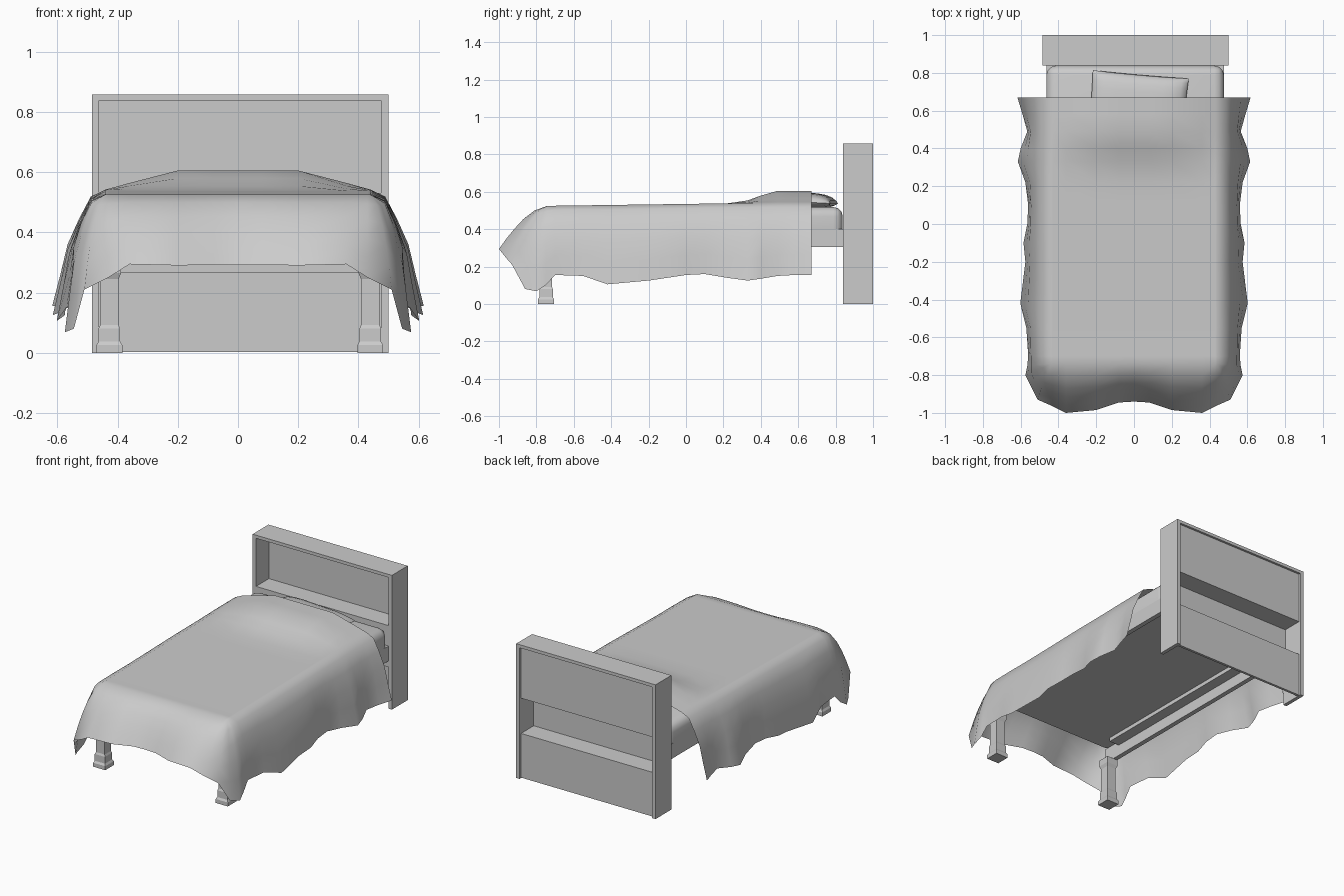
import bpy, bmesh, math
from mathutils import Matrix, Vector

if "Cube" in bpy.data.objects:
    bpy.data.objects.remove(bpy.data.objects["Cube"])

CX = 0.006  # bed centre line


def smooth_by_angle(ob, angle):
    bpy.ops.object.select_all(action='DESELECT')
    bpy.context.view_layer.objects.active = ob
    ob.select_set(True)
    bpy.ops.object.shade_smooth_by_angle(angle=math.radians(angle))


def make(name, verts, faces, smooth=None):
    me = bpy.data.meshes.new(name)
    me.from_pydata(verts, [], faces)
    bm = bmesh.new()
    bm.from_mesh(me)
    bmesh.ops.remove_doubles(bm, verts=bm.verts, dist=0.0005)
    bmesh.ops.recalc_face_normals(bm, faces=bm.faces)
    bm.to_mesh(me)
    bm.free()
    ob = bpy.data.objects.new(name, me)
    bpy.context.collection.objects.link(ob)
    if smooth:
        smooth_by_angle(ob, smooth)
    return ob


def box(name, x0, x1, y0, y1, z0, z1):
    v = [(x, y, z) for x in (x0, x1) for y in (y0, y1) for z in (z0, z1)]
    f = [(0, 1, 3, 2), (4, 6, 7, 5), (0, 4, 5, 1), (2, 3, 7, 6), (0, 2, 6, 4), (1, 5, 7, 3)]
    return make(name, v, f)


# headboard: side panels, top, and a zigzag of panels and shelves
L, R, T = -0.485, 0.499, 0.024
box("headboard_side_left", L, L + T, 0.84, 1.0, 0, 0.857)
box("headboard_side_right", R - T, R, 0.84, 1.0, 0, 0.857)
for name, y0, y1, z0, z1 in (
        ("headboard_top", 0.84, 1.0, 0.837, 0.857),
        ("headboard_upper_back", 0.97, 0.986, 0.51, 0.837),
        ("headboard_shelf", 0.84, 0.97, 0.51, 0.53),
        ("headboard_front_panel", 0.84, 0.858, 0.265, 0.51),
        ("headboard_lower_shelf", 0.858, 0.97, 0.265, 0.285),
        ("headboard_lower_back", 0.97, 0.986, 0.003, 0.285)):
    box(name, L + T, R - T, y0, y1, z0, z1)

# bed frame side rails with inner ledges
for s, side in ((-1, "left"), (1, "right")):
    x0, x1 = sorted((CX + s * 0.47, CX + s * 0.44))
    box("rail_" + side, x0, x1, -0.785, 0.84, 0.305, 0.40)
    x0, x1 = sorted((CX + s * 0.44, CX + s * 0.37))
    box("ledge_" + side, x0, x1, -0.66, 0.84, 0.375, 0.40)

# square front legs with stepped feet
PROFILE = [(0.043, 0), (0.043, 0.025), (0.036, 0.037), (0.036, 0.08), (0.031, 0.092),
           (0.031, 0.245), (0.039, 0.265), (0.039, 0.305)]
for s, side in ((-1, "left"), (1, "right")):
    v, f = [], []
    for r, z in PROFILE:
        v += [(CX + s * 0.433 + i * r, -0.748 + j * r, z) for i, j in ((-1, -1), (1, -1), (1, 1), (-1, 1))]
    for k in range(len(PROFILE) - 1):
        for i in range(4):
            j = (i + 1) % 4
            f.append((4 * k + i, 4 * k + j, 4 * k + 4 + j, 4 * k + 4 + i))
    n = len(v)
    f += [(3, 2, 1, 0), (n - 4, n - 3, n - 2, n - 1)]
    make("front_leg_" + side, v, f)

# mattress: flat underside, rounded corners and top edge
mat = box("mattress", CX - 0.47, CX + 0.47, -0.77, 0.838, 0.40, 0.518)
bm = bmesh.new()
bm.from_mesh(mat.data)
soft = [e for e in bm.edges if max(p.co.z for p in e.verts) > 0.5]
bmesh.ops.bevel(bm, geom=soft, offset=0.05, segments=3, profile=0.5, affect='EDGES')
bm.to_mesh(mat.data)
bm.free()
smooth_by_angle(mat, 50)

# pillow: puffed grid, turned slightly
N = 12
v, f = [], []
for sgn in (1, -0.6):
    base = len(v)
    for i in range(N + 1):
        for j in range(N + 1):
            a, b = math.sin(math.pi * (i / N - 0.5)), math.sin(math.pi * (j / N - 0.5))
            puff = ((1 - a ** 4) * (1 - b ** 4)) ** 0.5
            v.append((0.255 * a * (1 - 0.02 * (1 - b * b)), 0.183 * b * (1 - 0.02 * (1 - a * a)), sgn * 0.05 * puff))
    for i in range(N):
        for j in range(N):
            q = base + i * (N + 1) + j
            f.append((q, q + 1, q + N + 2, q + N + 1))
pillow = make("pillow", v, f, 60)
pillow.matrix_world = (Matrix.Translation((0.02, 0.61, 0.547)) @ Matrix.Rotation(math.radians(-5), 4, 'Z')
                       @ Matrix.Rotation(math.radians(-3), 4, 'X'))

# blanket: half hem outline, lofted up to the bed top and mirrored
HEM = [(.617, .67, .155), (.59, .58, .155), (.565, .49, .15), (.6, .4, .135), (.615, .33, .125),
       (.575, .22, .14), (.56, .1, .16), (.565, 0, .155), (.585, -.1, .14), (.575, -.2, .125),
       (.602, -.42, .105), (.57, -.55, .15), (.56, -.7, .155), (.565, -.75, .10), (.575, -.8, .068),
       (.545, -.86, .08), (.51, -.93, .21), (.43, -.965, .25), (.36, -1.0, .294), (.2, -.985, .29),
       (.08, -.945, .292), (0, -.94, .292)]
SX, SY = 0.44, -0.74
INNER = [0, .08, .2, .36, .43]
FRONT = [(0, 0), (.27, .11), (.5, .31), (.68, .53), (.84, .75), (1, 1)]
SIDE = [(0, 0), (.4, .06), (.67, .25), (.88, .47), (.94, .72), (1, 1)]


def ramp(t):
    return max(0.0, min(1.0, t))


def top(x, y):
    hump = ramp((y - 0.29) / 0.18)
    return 0.525 + 0.014 * ramp((y + 0.7) / 1.0) + 0.066 * hump * ramp((0.45 - abs(x)) / 0.24)


v, f = [], []
n = len(INNER) + len(FRONT)
for hx, hy, hz in HEM:
    sx, sy = min(hx, SX), max(hy, SY)
    zt = top(sx, sy)
    v += [(x, sy, top(x, sy)) for x in INNER]
    blend = ramp((hy + 0.95) / 0.22)  # side drop turns into front drop round the corner
    for (a, b), (c, d) in zip(SIDE, FRONT):
        # folds fade out towards the top of the side drop
        x = SX + 0.12 * a + (hx - SX - 0.12) * a * b ** 1.2
        side = Vector((x, sy + (hy - sy) * a, zt + (hz - zt) * b))
        front = Vector((sx + (hx - sx) * c, sy + (hy - sy) * c, zt + (hz - zt) * d))
        v.append(tuple(front.lerp(side, blend) if hx > SX else front))
for i in range(len(HEM) - 1):
    start = 0 if HEM[i][1] > SY else len(INNER)
    for k in range(start, n - 1):
        f.append((i * n + k, i * n + k + 1, (i + 1) * n + k + 1, (i + 1) * n + k))
v += [(-x, y, z) for x, y, z in v]
half = n * len(HEM)
f += [tuple(half + i for i in reversed(q)) for q in f]
make("blanket", v, f, 70)
